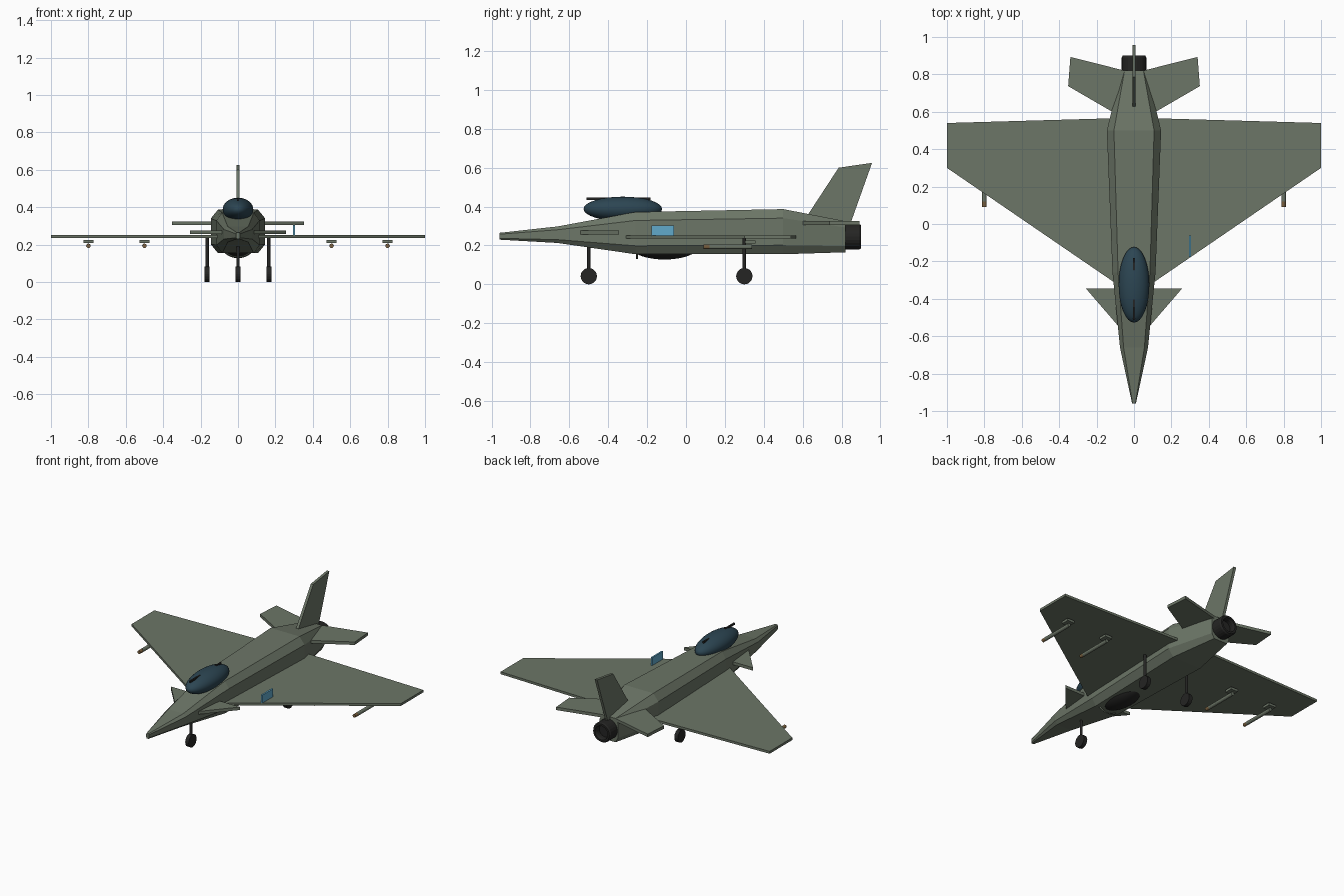
import bpy, bmesh, math
from mathutils import Matrix

if "Cube" in bpy.data.objects:
    bpy.data.objects.remove(bpy.data.objects["Cube"])


def material(name, rgb):
    m = bpy.data.materials.new(name)
    m.diffuse_color = (*rgb, 1)
    m.use_nodes = True
    m.node_tree.nodes["Principled BSDF"].inputs["Base Color"].default_value = m.diffuse_color
    return m


GREEN = material("grey_green", (0.15, 0.18, 0.135))
DARK = material("dark", (0.018, 0.018, 0.017))
GLASS = material("canopy_glass", (0.025, 0.06, 0.085))
BLUE = material("blue", (0.12, 0.40, 0.60))
TIP = material("missile_tip", (0.20, 0.12, 0.05))


def finish(name, bm, mat, smooth=False):
    bmesh.ops.recalc_face_normals(bm, faces=bm.faces)
    for f in bm.faces:
        f.smooth = smooth
    me = bpy.data.meshes.new(name)
    bm.to_mesh(me)
    bm.free()
    me.materials.append(mat)
    ob = bpy.data.objects.new(name, me)
    bpy.context.collection.objects.link(ob)
    return ob


def loft(name, rings, mat, closed=False):
    """Skin a list of rings; cap the ends unless the loft closes on itself."""
    bm = bmesh.new()
    vs = [[bm.verts.new(p) for p in r] for r in rings]
    n = len(vs[0])
    pairs = list(zip(vs, vs[1:])) + ([(vs[-1], vs[0])] if closed else [])
    for a, b in pairs:
        for i in range(n):
            bm.faces.new((a[i], a[(i + 1) % n], b[(i + 1) % n], b[i]))
    if not closed:
        bm.faces.new(vs[0])
        bm.faces.new(vs[-1])
    return finish(name, bm, mat)


def box(name, center, size, mat):
    bm = bmesh.new()
    bmesh.ops.create_cube(bm, size=1, matrix=Matrix.Translation(center) @ Matrix.Diagonal((*size, 1)))
    return finish(name, bm, mat)


def ellipsoid(name, center, radii, mat):
    bm = bmesh.new()
    bmesh.ops.create_uvsphere(bm, u_segments=32, v_segments=16, radius=1,
                              matrix=Matrix.Translation(center) @ Matrix.Diagonal((*radii, 1)))
    return finish(name, bm, mat, True)


def cylinder(name, center, r, depth, axis, mat, segs=16, r2=None):
    rot = {"x": Matrix.Rotation(math.pi / 2, 4, "Y"),
           "y": Matrix.Rotation(math.pi / 2, 4, "X"), "z": Matrix()}[axis]
    bm = bmesh.new()
    bmesh.ops.create_cone(bm, cap_ends=True, segments=segs, radius1=r, radius2=r if r2 is None else r2,
                          depth=depth, matrix=Matrix.Translation(center) @ rot)
    return finish(name, bm, mat)


def circle(r, y, z, n=24, sz=1):
    return [(r * math.cos(2 * math.pi * i / n), y, z + r * sz * math.sin(2 * math.pi * i / n)) for i in range(n)]


# Fuselage: chamfered rectangle sections (y, half width, bottom, top, chamfer fraction)
sections = [(-0.96, 0.010, 0.230, 0.265), (-0.66, 0.075, 0.213, 0.298), (-0.26, 0.115, 0.155, 0.372),
            (0.50, 0.145, 0.155, 0.387), (0.82, 0.068, 0.165, 0.325)]
rings = []
for y, w, lo, hi in sections:
    cx, cz = w * 0.26, (hi - lo) * 0.2
    rings.append([(w, y, lo + cz), (w, y, hi - cz), (w - cx, y, hi), (cx - w, y, hi),
                  (-w, y, hi - cz), (-w, y, lo + cz), (cx - w, y, lo), (w - cx, y, lo)])
loft("fuselage", rings, GREEN)

# Flat lifting surfaces, one per side
surfaces = {
    "wing": ([(0.05, -0.35), (1.0, 0.30), (1.0, 0.54), (0.05, 0.567)], 0.235, 0.251),
    "canard": ([(0.05, -0.585), (0.257, -0.345), (0.05, -0.345)], 0.256, 0.276),
    "tailplane": ([(0.03, 0.55), (0.352, 0.737), (0.34, 0.893), (0.03, 0.815)], 0.305, 0.325),
}
for part, (pts, z0, z1) in surfaces.items():
    for side, s in (("right", 1), ("left", -1)):
        loft(f"{side}_{part}", [[(s * x, y, z) for x, y in pts] for z in (z0, z1)], GREEN)

# Vertical fin
fin = [(0.615, 0.34), (0.785, 0.60), (0.957, 0.625), (0.845, 0.31), (0.75, 0.31)]
loft("fin", [[(x, y, z) for y, z in fin] for x in (-0.009, 0.009)], GREEN)

# Exhaust nozzle: revolved ring with a recessed inner disc
profile = [(0.058, 0.81), (0.066, 0.822), (0.066, 0.89), (0.060, 0.90), (0.047, 0.90), (0.042, 0.885), (0.042, 0.81)]
loft("exhaust_nozzle", [circle(r, y, 0.245) for r, y in profile], DARK, closed=True)
cylinder("exhaust_core", (0, 0.835, 0.245), 0.043, 0.05, "y", DARK, 24)

# Canopy and its frame rail
ellipsoid("canopy", (0, -0.325, 0.388), (0.082, 0.202, 0.063), GLASS)
box("canopy_rail", (0, -0.347, 0.440), (0.010, 0.33, 0.012), DARK)

# Belly intake and its lip
ellipsoid("belly_intake", (0, -0.11, 0.19), (0.085, 0.17, 0.062), DARK)
lip = [(0.078, -0.258), (0.084, -0.252), (0.078, -0.246), (0.072, -0.252)]
loft("intake_lip", [circle(r, y, 0.19, sz=0.73) for r, y in lip], GREEN, closed=True)

# Landing gear
for name, x, y, top in (("nose", 0, -0.50, 0.24), ("right", 0.165, 0.30, 0.237), ("left", -0.165, 0.30, 0.237)):
    cylinder(f"{name}_gear_strut", (x, y, (top + 0.042) / 2), 0.009, top - 0.042, "z", DARK, 12)
    cylinder(f"{name}_gear_wheel", (x, y, 0.042), 0.042, 0.026, "x", DARK, 20)

# Underwing missiles with their mounts
for x in (-0.8, -0.5, 0.5, 0.8):
    box("missile_mount", (x, 0.33, 0.217), (0.054, 0.055, 0.016), GREEN)
    cylinder("missile_body", (x, 0.23, 0.194), 0.012, 0.22, "y", GREEN, 12)
    cylinder("missile_tip", (x, 0.106, 0.194), 0.0115, 0.03, "y", TIP, 12)

# Blue panel standing on the right wing
box("wing_panel", (0.30, -0.12, 0.277), (0.011, 0.115, 0.054), BLUE)
